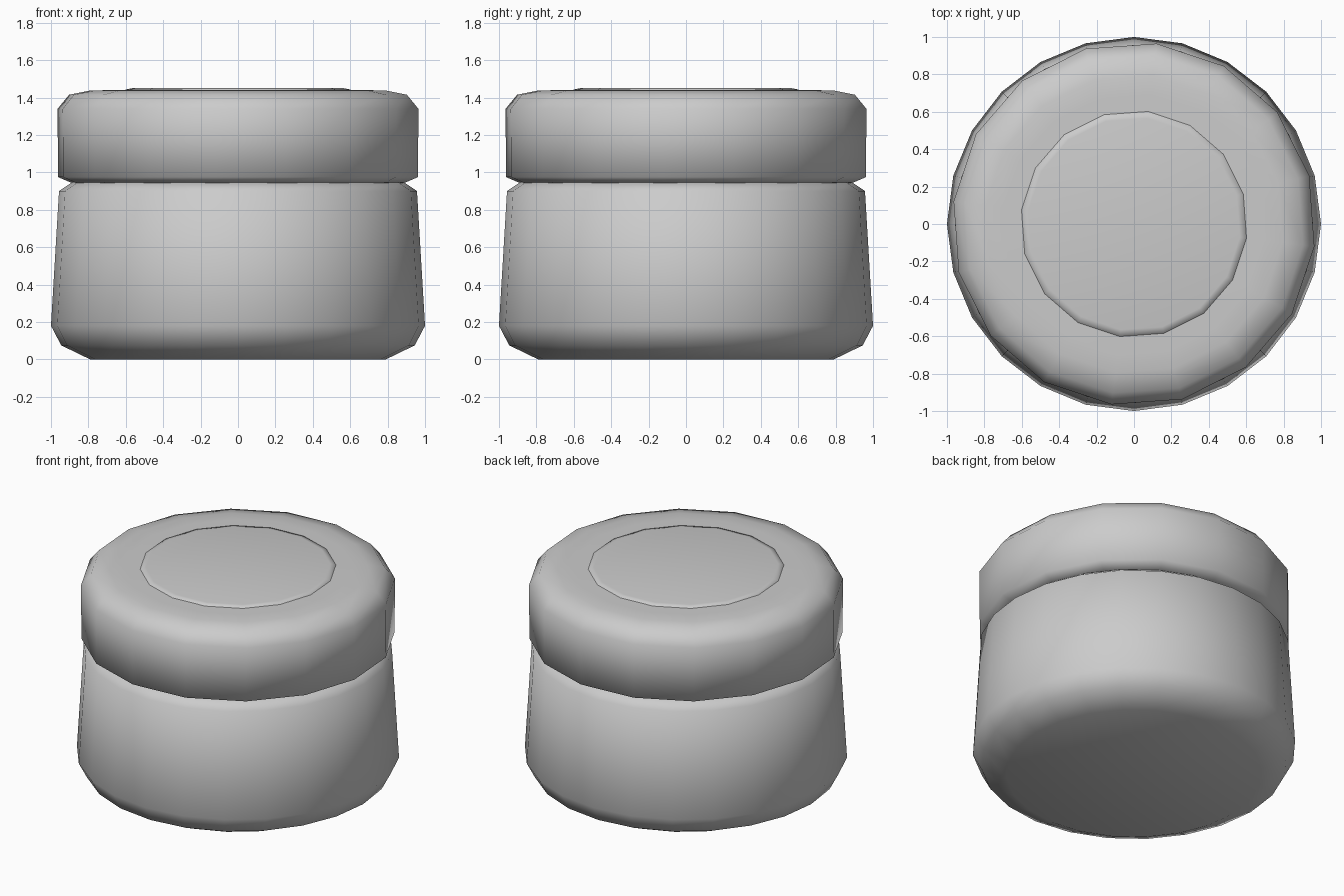
import bpy
import bmesh
import math

cube = bpy.data.objects.get("Cube")
if cube:
    bpy.data.objects.remove(cube, do_unlink=True)

# Single plain grey finish
grey = bpy.data.materials.new("light grey")
grey.use_nodes = True
colour = (0.6, 0.6, 0.6, 1)
grey.diffuse_color = colour
grey.node_tree.nodes["Principled BSDF"].inputs["Base Color"].default_value = colour


def turned(name, profile, sides, start=0.0):
    """Closed turned part from (radius, height) points, bottom to top."""
    bm = bmesh.new()
    rings = []
    for r, z in profile:
        ring = []
        for i in range(sides):
            a = math.radians(start) + math.tau * i / sides
            ring.append(bm.verts.new((r * math.cos(a), r * math.sin(a), z)))
        rings.append(ring)
    for low, high in zip(rings, rings[1:]):
        for i in range(sides):
            j = (i + 1) % sides
            bm.faces.new((low[i], low[j], high[j], high[i]))
    bm.faces.new(rings[0][::-1])
    bm.faces.new(rings[-1])
    mesh = bpy.data.meshes.new(name)
    bm.to_mesh(mesh)
    bm.free()
    mesh.materials.append(grey)
    obj = bpy.data.objects.new(name, mesh)
    bpy.context.collection.objects.link(obj)
    bpy.ops.object.select_all(action='DESELECT')
    obj.select_set(True)
    bpy.context.view_layer.objects.active = obj
    bpy.ops.object.shade_smooth_by_angle(angle=math.radians(70))
    return obj


# Tapered jar with rounded foot, shoulder and a hidden neck
turned("jar_body", [(0.79, 0), (0.945, 0.075), (1.0, 0.18), (0.957, 0.9),
                    (0.89, 0.945), (0.85, 0.95), (0.85, 1.1)], 24)

# Screw lid with rounded upper rim
turned("jar_lid", [(0.86, 0.94), (0.9, 0.945), (0.97, 0.975), (0.972, 1.34),
                   (0.91, 1.415), (0.8, 1.437), (0.7, 1.44)], 16, 15.4)

# Barely raised round panel on the lid
turned("lid_panel", [(0.61, 1.43), (0.605, 1.443), (0.57, 1.45)], 16, 15.4)
